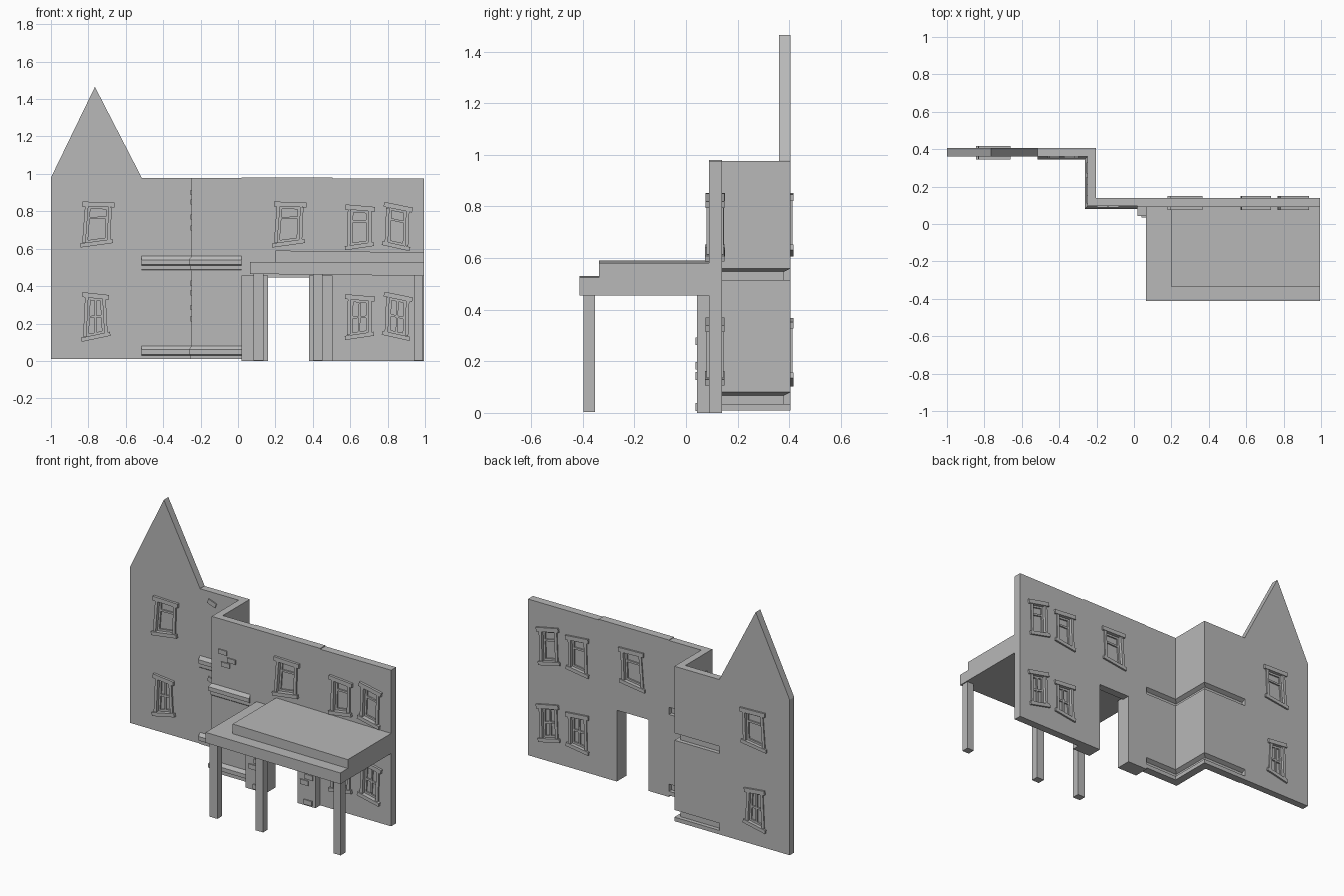
import bpy, bmesh, math
from mathutils import Vector

if "Cube" in bpy.data.objects:
    bpy.data.objects.remove(bpy.data.objects["Cube"])

grey = bpy.data.materials.new("plain_grey")
grey.diffuse_color = (0.48, 0.48, 0.48, 1)
grey.use_nodes = True
grey.node_tree.nodes["Principled BSDF"].inputs["Base Color"].default_value = grey.diffuse_color


def finish(name, bm):
    bmesh.ops.recalc_face_normals(bm, faces=bm.faces)
    me = bpy.data.meshes.new(name)
    bm.to_mesh(me)
    bm.free()
    me.materials.append(grey)
    ob = bpy.data.objects.new(name, me)
    bpy.context.scene.collection.objects.link(ob)
    return ob


def add_prism(bm, pts, y0, y1):
    """Closed x/z outline extruded along y."""
    a = [bm.verts.new((x, y0, z)) for x, z in pts]
    b = [bm.verts.new((x, y1, z)) for x, z in pts]
    n = len(pts)
    bm.faces.new(a)
    bm.faces.new(b[::-1])
    for i in range(n):
        j = (i + 1) % n
        bm.faces.new((a[i], b[i], b[j], a[j]))


def prism(name, pts, y0, y1):
    bm = bmesh.new()
    add_prism(bm, pts, y0, y1)
    return finish(name, bm)


def rect(x0, x1, z0, z1):
    return [(x0, z0), (x1, z0), (x1, z1), (x0, z1)]


def box(name, x0, x1, y0, y1, z0, z1):
    return prism(name, rect(x0, x1, z0, z1), y0, y1)


def add_bar(bm, a, b, t, y0, y1, ext=0.0, off=0.0):
    """Straight bar from a to b in x/z, lengthened by ext, shifted sideways by off."""
    a, b = Vector(a), Vector(b)
    d = (b - a).normalized()
    s = Vector((-d.y, d.x))
    a, b = a - d * ext + s * off, b + d * ext + s * off
    h = s * t / 2
    add_prism(bm, [tuple(p) for p in (a - h, b - h, b + h, a + h)], y0, y1)


def window(name, wall, quad, y0, y1, mullion, dx=0.0, dz=0.0):
    """Crooked window: hole in the wall, surround on both sides, sashes and pane."""
    tl, tr, br, bl = q = [Vector((x + dx, z + dz)) for x, z in quad]
    cut = prism(name + "_cutter", [tuple(p) for p in q], y0 - 0.1, y1 + 0.1)
    mod = wall.modifiers.new("opening", 'BOOLEAN')
    mod.operation, mod.solver, mod.object = 'DIFFERENCE', 'EXACT', cut
    cut.hide_render = True
    cutters.append(cut)
    bm = bmesh.new()
    # surround
    f, k = y0 - 0.010, y1 + 0.007
    add_bar(bm, tl, tr, 0.026, f - 0.005, k + 0.004, 0.033, 0.013)
    add_bar(bm, bl, br, 0.022, f - 0.006, k + 0.004, 0.030, -0.011)
    add_bar(bm, bl, tl, 0.018, f, k, 0.0, 0.009)
    add_bar(bm, br, tr, 0.018, f, k, 0.0, -0.009)
    # sashes
    m = (y0 + y1) / 2
    s0, s1 = m - 0.013, m + 0.013
    add_bar(bm, tl, tr, 0.012, s0, s1, 0, -0.006)
    add_bar(bm, bl, br, 0.012, s0, s1, 0, 0.006)
    add_bar(bm, bl, tl, 0.012, s0, s1, 0, -0.006)
    add_bar(bm, br, tr, 0.012, s0, s1, 0, 0.006)
    t = 0.5 if mullion else 0.68
    add_bar(bm, bl.lerp(tl, t), br.lerp(tr, t), 0.012, s0, s1)
    if mullion:
        add_bar(bm, bl.lerp(br, 0.5), tl.lerp(tr, 0.5), 0.010, s0, s1)
    # pane
    add_prism(bm, [tuple(p) for p in q], m - 0.004, m + 0.004)
    finish(name, bm)


cutters = []

# main walls
gable = prism("gable_wall", [(-1, 0.01), (-0.515, 0.01), (-0.515, 0.98),
                             (-0.765, 1.465), (-1, 0.98)], 0.36, 0.405)
door = prism("door_wall", [(0.02, 0), (0.16, 0), (0.16, 0.445), (0.38, 0.445), (0.38, 0),
                           (0.505, 0), (0.505, 0.98), (0.02, 0.98)], 0.09, 0.14)
side = box("side_wall", 0.505, 0.995, 0.09, 0.139, 0, 0.975)

# windows
tall = [(-0.80, 0.825), (-0.693, 0.822), (-0.70, 0.648), (-0.815, 0.632)]
small = [(-0.80, 0.338), (-0.725, 0.33), (-0.715, 0.15), (-0.81, 0.13)]
pair_a = [(0.605, 0.808), (0.697, 0.80), (0.695, 0.632), (0.60, 0.618)]
pair_b = [(0.805, 0.818), (0.893, 0.80), (0.887, 0.615), (0.797, 0.635)]
window("gable_upper_window", gable, tall, 0.36, 0.405, False)
window("gable_lower_window", gable, small, 0.36, 0.405, True)
window("door_upper_window", door, tall, 0.09, 0.14, False, 1.025)
for floor, dz in (("upper", 0), ("lower", -0.48)):
    window("side_%s_window_a" % floor, side, pair_a, 0.09, 0.139, floor == "lower", 0, dz)
    window("side_%s_window_b" % floor, side, pair_b, 0.09, 0.139, floor == "lower", 0.005, dz)

# bake the openings and drop the cutters
bpy.context.view_layer.update()
dg = bpy.context.evaluated_depsgraph_get()
for wall in (gable, door, side):
    me = bpy.data.meshes.new_from_object(wall.evaluated_get(dg))
    wall.modifiers.clear()
    wall.data = me
    if not me.materials:
        me.materials.append(grey)
for c in cutters:
    bpy.data.objects.remove(c)

# stepped corner wall: moulded section swept along a zigzag with mitred corners
base = [(0.05, 0.0), (0.05, 0.02), (0.06, 0.025), (0.06, 0.05), (0.045, 0.07)]
slot = [(0, 0.025), (0.025, 0.025), (0.025, 0.057), (0, 0.07)]
section = [(0, 0.01)]
section += [(d, z + 0.01) for d, z in slot] + [(d, z + 0.49) for d, z in slot]
section += [(0, 0.977), (0.045, 0.977)]
section += [(d, z + 0.49) for d, z in base[::-1]] + [(0.045, 0.485)]
section += [(d, z + 0.01) for d, z in base[::-1]]
path = [((-0.515, 0.405), (0, -1)), ((-0.203, 0.405), (-1, -1)),
        ((-0.203, 0.14), (-1, -1)), ((0.02, 0.14), (0, -1))]
bm = bmesh.new()
rings = [[bm.verts.new((x + ox * d, y + oy * d, z)) for d, z in section]
         for (x, y), (ox, oy) in path]
for r, s in zip(rings, rings[1:]):
    for i in range(len(section)):
        j = (i + 1) % len(section)
        bm.faces.new((r[i], r[j], s[j], s[i]))
bm.faces.new(rings[0])
bm.faces.new(rings[-1][::-1])
finish("corner_wall", bm)

# loose bricks on the corner wall, same pattern on both floors
bm = bmesh.new()
for dz in (0, -0.485):
    for x, z, y, tilt in ((-0.43, 0.91, 0.36, -0.35), (-0.345, 0.855, 0.36, 0),
                          (-0.325, 0.775, 0.36, 0), (-0.17, 0.775, 0.095, 0),
                          (-0.11, 0.735, 0.095, 0), (-0.15, 0.70, 0.095, 0)):
        u = Vector((math.cos(tilt), math.sin(tilt))) * 0.029
        c = Vector((x, z + dz))
        add_bar(bm, c - u, c + u, 0.028, y - 0.007, y + 0.01)
    for y, z in ((0.30, 0.90), (0.18, 0.85), (0.22, 0.77), (0.14, 0.71)):
        add_prism(bm, rect(-0.255, -0.24, z + dz - 0.014, z + dz + 0.014), y - 0.03, y + 0.03)
finish("corner_bricks", bm)

# door pilasters with a few raised stones
for nm, x0, x1 in (("left", 0.02, 0.16), ("right", 0.38, 0.505)):
    box(nm + "_pilaster", x0, x1, 0.043, 0.09, 0, 0.457)
    bm = bmesh.new()
    for fx, z in ((0.35, 0.275), (0.65, 0.18), (0.4, 0.14), (0.6, 0.02)):
        cx = x0 + (x1 - x0) * fx
        add_prism(bm, rect(cx - 0.028, cx + 0.028, z - 0.012, z + 0.018), 0.036, 0.05)
    finish(nm + "_pilaster_stones", bm)

# porch roof, slightly sagging to the right
prism("porch_roof_lower", [(0.065, 0.465), (0.995, 0.455), (0.995, 0.525), (0.065, 0.53)],
      -0.412, 0.09)
prism("porch_roof_upper", [(0.2, 0.52), (0.995, 0.515), (0.995, 0.58), (0.2, 0.59)],
      -0.338, 0.09)

# porch posts
for i, (x0, x1) in enumerate(((0.083, 0.136), (0.40, 0.452), (0.94, 0.988))):
    box("porch_post_%d" % (i + 1), x0, x1, -0.398, -0.352, 0.003, 0.47)
